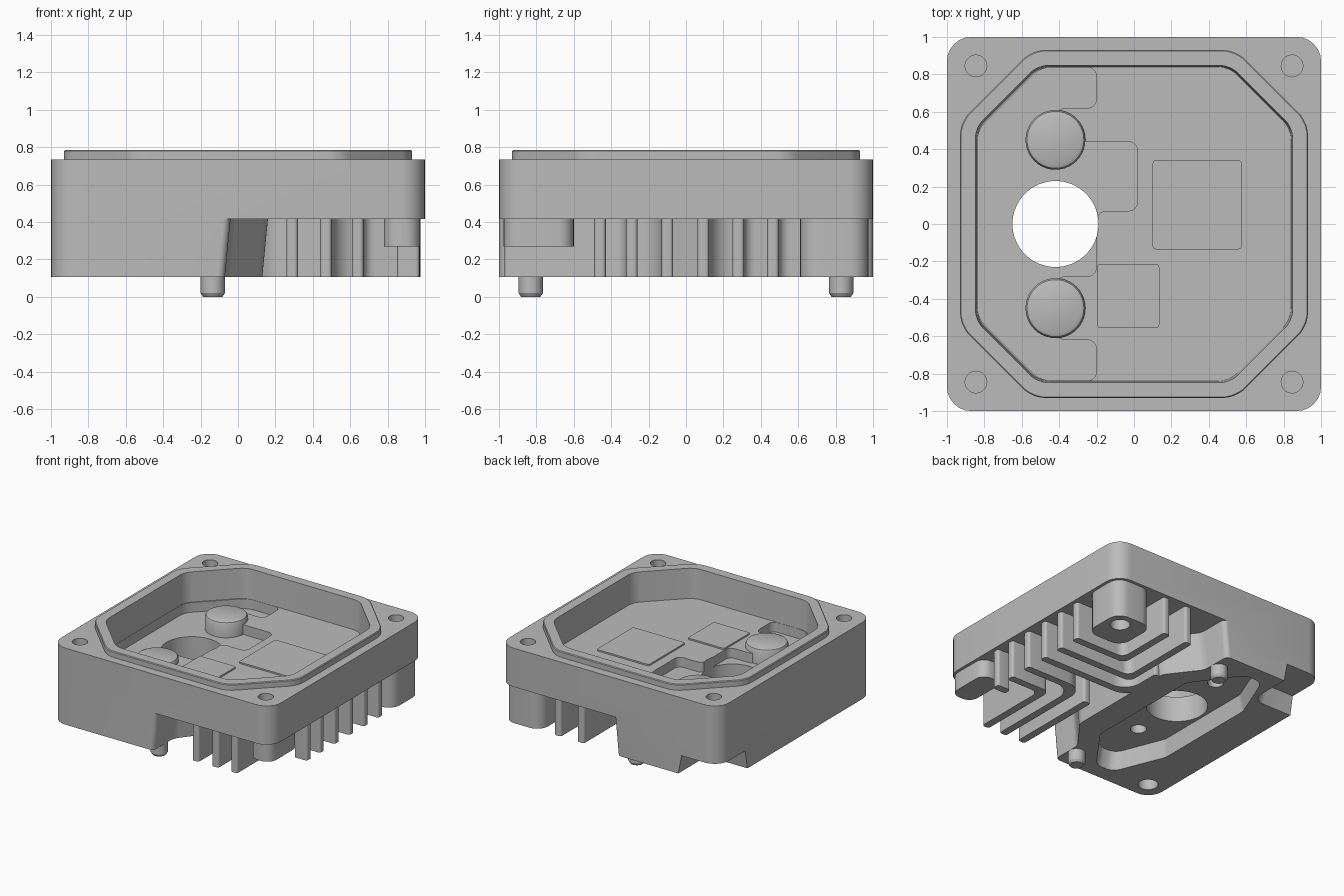
import bpy, bmesh, math
from mathutils import Vector

if "Cube" in bpy.data.objects:
    bpy.data.objects.remove(bpy.data.objects["Cube"])

grey = bpy.data.materials.new("cast_metal_grey")
grey.use_nodes = True
grey.diffuse_color = (0.5, 0.5, 0.5, 1)
grey.node_tree.nodes["Principled BSDF"].inputs["Base Color"].default_value = (0.5, 0.5, 0.5, 1)


def rounded(points, r, steps=6):
    """Outline with every corner replaced by an arc; r is one radius or one per corner."""
    pts = [Vector(p) for p in points]
    radii = r if isinstance(r, list) else [r] * len(pts)
    out = []
    for i, b in enumerate(pts):
        a, c = pts[i - 1], pts[(i + 1) % len(pts)]
        u, v = (a - b), (c - b)
        half_turn = (math.pi - u.angle(v)) / 2
        d = min(radii[i] * math.tan(half_turn), 0.45 * u.length, 0.45 * v.length)
        p, q, w = b + u.normalized() * d, b + v.normalized() * d, math.cos(half_turn)
        for k in range(steps + 1):
            t = k / steps
            k0, k1, k2 = (1 - t) ** 2, 2 * w * t * (1 - t), t * t
            out.append((p * k0 + b * k1 + q * k2) / (k0 + k1 + k2))
    return out


def loft(name, rings):
    """Solid through rings given as (outline, z), bottom to top."""
    bm = bmesh.new()
    loops = [[bm.verts.new((p[0], p[1], z)) for p in pts] for pts, z in rings]
    n = len(loops[0])
    bm.faces.new(loops[0][::-1])
    bm.faces.new(loops[-1])
    for lo, hi in zip(loops, loops[1:]):
        for i in range(n):
            j = (i + 1) % n
            bm.faces.new((lo[i], lo[j], hi[j], hi[i]))
    bmesh.ops.recalc_face_normals(bm, faces=bm.faces)
    mesh = bpy.data.meshes.new(name)
    bm.to_mesh(mesh)
    bm.free()
    mesh.materials.append(grey)
    ob = bpy.data.objects.new(name, mesh)
    bpy.context.collection.objects.link(ob)
    return ob


def prism(name, outline, z0, z1):
    return loft(name, [(outline, z0), (outline, z1)])


def rect(x0, x1, y0, y1, r):
    return rounded([(x0, y0), (x1, y0), (x1, y1), (x0, y1)], r)


def octagon(h, c, r):
    k = h - c
    return rounded([(-k, -h), (k, -h), (h, -k), (h, k), (k, h), (-k, h), (-h, k), (-h, -k)], r)


def circle(x, y, r, n=40):
    return [(x + r * math.cos(i * math.tau / n), y + r * math.sin(i * math.tau / n)) for i in range(n)]


def mirrored(half):
    """Close a half outline (y < 0) with its mirror image in y."""
    return half + [(x, -y) for x, y in reversed(half)]


def ribbon(path, width, bend):
    """Constant-width outline around an open path, rounded at its bends."""
    pts = [Vector(p) for p in path]
    left, right = [], []
    for i, p in enumerate(pts):
        a = (p - pts[i - 1]).normalized() if i else None
        b = (pts[i + 1] - p).normalized() if i + 1 < len(pts) else None
        a, b = a or b, b or a
        na, nb = Vector((-a.y, a.x)), Vector((-b.y, b.x))
        m = (na + nb) * (width / 2 / (1 + na.dot(nb)))
        left.append(p + m)
        right.append(p - m)
    radii = [0.02] + [bend] * (len(pts) - 2) + [0.02]
    return rounded(left + right[::-1], radii * 2)


FLOOR, LOW, SPLIT, BASE, DECK = 0.54, 0.46, 0.417, 0.106, 0.735

# main housing block and the sealing rim
body = prism("housing", rect(-1, 1, -1, 1, 0.13), SPLIT, DECK)
adds, cuts = [], []
rim, rim_top = octagon(0.93, 0.385, 0.18), octagon(0.925, 0.383, 0.18)
adds.append(loft("rim", [(rim, 0.6), (rim, 0.778), (rim_top, 0.784)]))


# deep mounting half with a drafted inner wall
def mount_outline(d):
    half = [(-1, -1), (-0.07 + d, -1), (-0.07 + d, -0.74), (0.13 + d, -0.48)]
    radii = [0.13, 0.04, 0.12, 0.12]
    return rounded(mirrored(half), radii + radii[::-1])


adds.append(loft("mount_block", [(mount_outline(0), BASE), (mount_outline(0.03), SPLIT)]))

# corner screw posts
adds.append(prism("back_post", rect(0.64, 0.975, 0.61, 0.975, 0.1), BASE, SPLIT))
adds.append(prism("front_post", rect(0.78, 0.975, -0.975, -0.6, 0.08), 0.27, SPLIT))

# inner cavity, its lower floor, and the through bore
cuts.append(loft("cavity", [(octagon(0.84, 0.33, 0.15), FLOOR), (octagon(0.852, 0.335, 0.15), 0.9)]))
low = [(-0.838, 0.5), (-0.838, -0.5), (-0.5, -0.838), (-0.2, -0.838), (-0.2, -0.62), (-0.42, -0.62),
       (-0.42, -0.28), (-0.2, -0.28), (-0.2, 0.07), (0.02, 0.07), (0.02, 0.44), (-0.42, 0.44),
       (-0.42, 0.62), (-0.2, 0.62), (-0.2, 0.838), (-0.5, 0.838)]
cuts.append(prism("low_floor", rounded(low, [0.15, 0.15, 0.15] + [0.05] * 12 + [0.15]), LOW, 0.6))
cuts.append(prism("bore", circle(-0.42, 0, 0.23, 64), 0, 0.9))

# underside pocket with two screw holes
half = [(-0.69, -0.45), (-0.52, -0.87), (-0.36, -0.87), (-0.09, -0.5)]
shrunk = [(-0.4 + (x + 0.4) * 0.94, y * 0.96) for x, y in half]
mouth, bed = rounded(mirrored(half), 0.1), rounded(mirrored(shrunk), 0.1)
cuts.append(loft("pocket", [(mouth, 0.05), (mouth, BASE), (bed, 0.25)]))
for s in (-1, 1):
    cuts.append(prism("pocket_screw_hole", circle(-0.42, s * 0.45, 0.06), 0.1, 0.36))

# stepped mounting corner and the corner holes
cuts.append(loft("corner_step", [(rect(-1.2, -0.61, 0.61, 1.2, 0.1), 0),
                                 (rect(-1.2, -0.66, 0.66, 1.2, 0.1), 0.26)]))
for sx in (-1, 1):
    cuts.append(prism("base_hole", circle(sx * 0.85, sx * 0.85, 0.075), 0, 0.2))
    for sy in (-1, 1):
        cuts.append(prism("deck_hole", circle(sx * 0.845, sy * 0.845, 0.058), 0.5, 0.9))

# combine the casting, then drop the helpers
for op, group in (("UNION", adds), ("DIFFERENCE", cuts)):
    for ob in group:
        mod = body.modifiers.new(ob.name, "BOOLEAN")
        mod.operation, mod.object, mod.solver = op, ob, "EXACT"
depsgraph = bpy.context.evaluated_depsgraph_get()
result = bpy.data.meshes.new_from_object(body.evaluated_get(depsgraph))
body.modifiers.clear()
body.data = result
for ob in adds + cuts:
    bpy.data.objects.remove(ob)

parts = [body]

# screw bosses and locating pins
for side, s in (("front", -1), ("back", 1)):
    parts.append(loft(side + "_boss", [(circle(-0.42, s * 0.45, r), z) for r, z in
                 ((0.16, LOW - 0.02), (0.16, 0.565), (0.152, 0.58), (0.135, 0.588))]))
    parts.append(loft(side + "_pin", [(circle(-0.135, s * 0.83, r), z) for r, z in
                 ((0.052, 0), (0.065, 0.02), (0.065, 0.16))]))

# raised contact pads on the cavity floor
for name, box in (("large_pad", (0.1, 0.575, -0.135, 0.34)), ("small_pad", (-0.195, 0.135, -0.555, -0.215))):
    parts.append(prism(name, rect(*box, 0.015), FLOOR - 0.01, FLOOR + 0.012))

# cooling fins bending around the corner posts, each with its bend radius
E = 0.97
fins = [
    ([(0.49, E), (0.49, 0.465), (E, 0.465)], 0.06),
    ([(0.28, E), (0.28, 0.28), (E, 0.28)], 0.06),
    ([(0.14, 0.45), (0.14, 0.093), (E, 0.093)], 0.14),
    ([(0.47, -E), (0.47, -0.1), (E, -0.1)], 0.14),
    ([(0.64, -E), (0.64, -0.29), (E, -0.29)], 0.06),
    ([(0.29, -E), (0.29, -0.2)], 0.02),
    ([(0.85, -0.46), (E, -0.46)], 0.02),
]
for i, (path, bend) in enumerate(fins):
    parts.append(prism(f"cooling_fin_{i + 1}", ribbon(path, 0.062, bend), BASE, SPLIT + 0.03))

# smooth the rounded surfaces, keep edges crisp
bpy.ops.object.select_all(action="DESELECT")
for ob in parts:
    ob.select_set(True)
bpy.context.view_layer.objects.active = body
bpy.ops.object.shade_smooth_by_angle(angle=math.radians(30))
